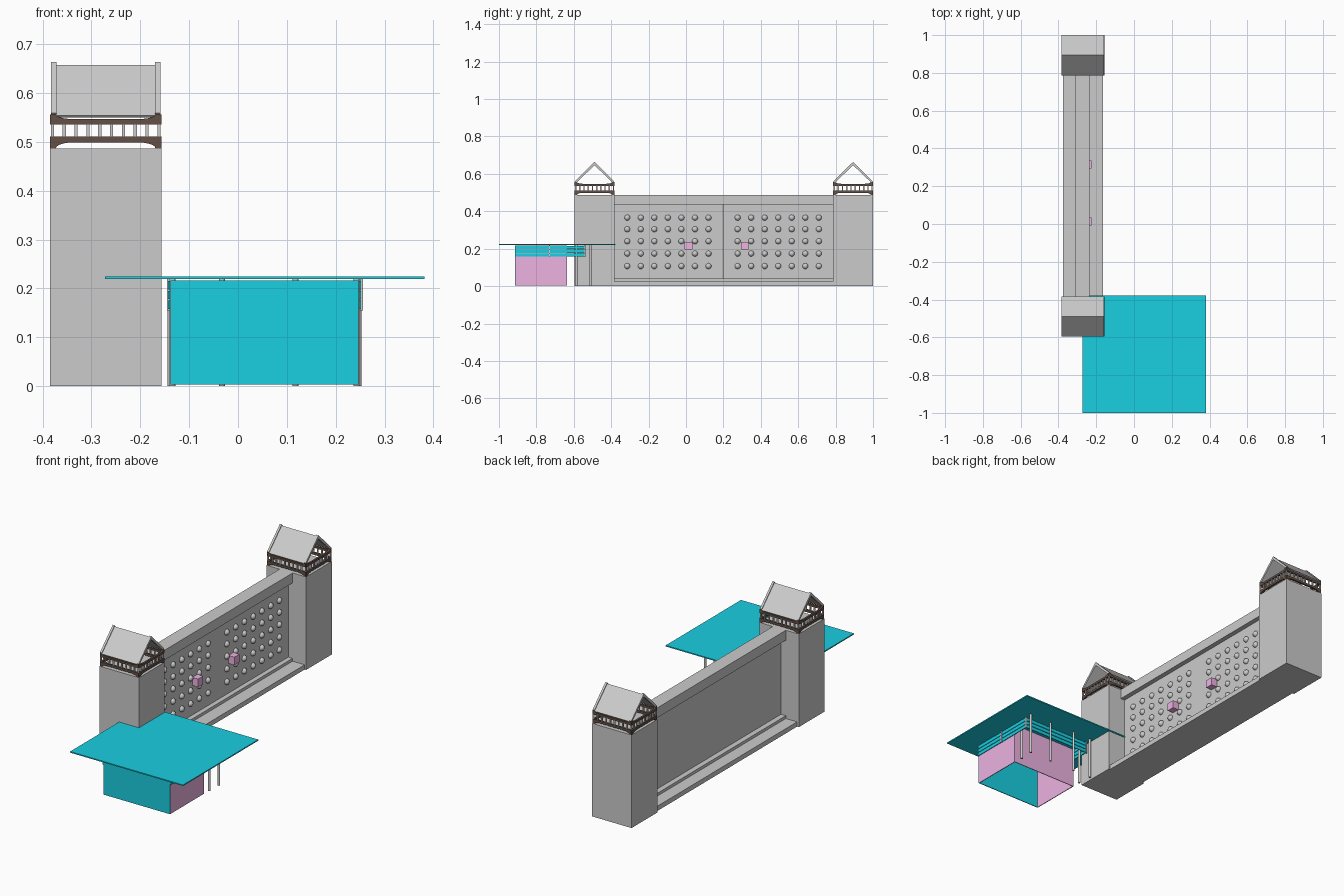
import bpy, bmesh, math
from mathutils import Matrix

if "Cube" in bpy.data.objects:
    bpy.data.objects.remove(bpy.data.objects["Cube"])


def material(name, rgb):
    m = bpy.data.materials.new(name)
    m.diffuse_color = (*rgb, 1)
    m.use_nodes = True
    m.node_tree.nodes["Principled BSDF"].inputs["Base Color"].default_value = m.diffuse_color
    return m


TEAL = material("teal", (0.01, 0.62, 0.75))
PINK = material("mauve", (0.85, 0.45, 0.75))
BROWN = material("dark_wood", (0.13, 0.08, 0.06))


def finish(bm, name, mat=None):
    bmesh.ops.recalc_face_normals(bm, faces=bm.faces)
    me = bpy.data.meshes.new(name)
    bm.to_mesh(me)
    bm.free()
    ob = bpy.data.objects.new(name, me)
    bpy.context.collection.objects.link(ob)
    if mat:
        me.materials.append(mat)
    return ob


def add_box(bm, x0, x1, y0, y1, z0, z1):
    m = Matrix.Translation(((x0 + x1) / 2, (y0 + y1) / 2, (z0 + z1) / 2)) \
        @ Matrix.Diagonal((x1 - x0, y1 - y0, z1 - z0, 1))
    bmesh.ops.create_cube(bm, size=1, matrix=m)


def boxes(name, dims, mat=None):
    bm = bmesh.new()
    for d in dims:
        add_box(bm, *d)
    return finish(bm, name, mat)


def add_prism(bm, pts, axis, a, b):
    """Extrude an (h, z) profile along x or y from a to b."""
    def co(h, z, t):
        return (t, h, z) if axis == "x" else (h, t, z)
    face = bm.faces.new([bm.verts.new(co(h, z, a)) for h, z in pts])
    new = bmesh.ops.extrude_face_region(bm, geom=[face])["geom"]
    d = (b - a, 0, 0) if axis == "x" else (0, b - a, 0)
    bmesh.ops.translate(bm, vec=d, verts=[v for v in new if isinstance(v, bmesh.types.BMVert)])


def arched_rail(h0, h1, flat, mid, end):
    """Rail with one flat edge; the other edge curves out towards both ends."""
    r = 0.035
    curve = [(math.sin(i * math.pi / 10), 1 - math.cos(i * math.pi / 10)) for i in range(6)]
    left = [(h0 + 0.01 + r * (1 - s), mid + (end - mid) * c) for s, c in curve]
    right = [(h0 + h1 - h, z) for h, z in left]
    left = [(h0 + 0.01 + r * (1 - s), mid + (end - mid) * c) for s, c in curve]
    return [(h0, flat), (h1, flat), (h1, end)] + right[::-1] + left + [(h0, end)]


X0, X1, XC = -0.385, -0.157, -0.271


def tower(label, y0, y1):
    yc = (y0 + y1) / 2
    boxes(label + "_tower_block", [(X0, X1, y0, y1, 0, 0.487)])
    # Arched brown rails on all four sides, with corner posts
    bm = bmesh.new()
    for flat, mid, end in ((0.511, 0.499, 0.487), (0.536, 0.547, 0.556)):
        px = arched_rail(X0 + 0.002, X1 - 0.002, flat, mid, end)
        py = arched_rail(y0 + 0.002, y1 - 0.002, flat, mid, end)
        for a in (y0, y1 - 0.01):
            add_prism(bm, px, "y", a, a + 0.01)
        for a in (X0, X1 - 0.01):
            add_prism(bm, py, "x", a, a + 0.01)
    finish(bm, label + "_balcony_rails", BROWN)
    # Balusters
    d = []
    n = 9
    for i in range(n + 1):
        x = X0 + 0.005 + (X1 - X0 - 0.01) * i / n
        y = y0 + 0.005 + (y1 - y0 - 0.01) * i / n
        for yy in (y0 + 0.005, y1 - 0.005):
            d.append((x - .0033, x + .0033, yy - .0033, yy + .0033, .508, .539))
        if 0 < i < n:
            for xx in (X0 + 0.005, X1 - 0.005):
                d.append((xx - .0033, xx + .0033, y - .0033, y + .0033, .508, .539))
    boxes(label + "_balusters", d)

    # Open gable roof and raised bargeboards
    def chevron(top, eave, t):
        return [(y0, eave), (yc, top), (y1, eave), (y1 - t * .5, eave - t * .5),
                (yc, top - t * 1.2), (y0 + t * .5, eave - t * .5)]
    bm = bmesh.new()
    add_prism(bm, chevron(0.658, 0.554, 0.008), "x", X0 + 0.01, X1 - 0.01)
    finish(bm, label + "_roof")
    bm = bmesh.new()
    for a in (X0 + 0.002, X1 - 0.013):
        add_prism(bm, chevron(0.664, 0.559, 0.015), "x", a, a + 0.011)
    finish(bm, label + "_bargeboards")


tower("front", -0.595, -0.383)
tower("back", 0.787, 1.0)

# Gate wall between the towers
GY0, GY1, GM = -0.383, 0.787, 0.197
boxes("gate_top_beam", [(-0.31, -0.235, GY0, GY1, 0.435, 0.487)])
boxes("gate_sill", [(-0.375, -0.165, GY0, GY1, 0, 0.025)])
boxes("gate_sill_step", [(-0.31, -0.235, GY0, GY1, 0.025, 0.04)])
GX = -0.26
boxes("gate_door_near", [(-0.282, GX, GY0, GM - 0.001, 0.04, 0.435)])
boxes("gate_door_far", [(-0.282, GX, GM + 0.001, GY1, 0.04, 0.435)])

# Round studs
bm = bmesh.new()
for start in (-0.314, 0.276):
    for i in range(7):
        for z in (0.107, 0.174, 0.24, 0.304, 0.366):
            bmesh.ops.create_uvsphere(bm, u_segments=16, v_segments=8, radius=0.0155,
                                      matrix=Matrix.Translation((GX, start + i * 0.0724, z)))
studs = finish(bm, "gate_studs")
studs.data.shade_smooth()

# Handles
boxes("gate_handles", [(GX - 0.002, -0.226, y, y + 0.042, 0.195, 0.237) for y in (-0.007, 0.293)], PINK)

# Canopy and open-bottomed hut
boxes("canopy", [(-0.272, 0.382, -1.0, -0.378, 0.219, 0.225)], TEAL)
HX0, HX1, HY0, HY1 = -0.138, 0.247, -0.915, -0.635
boxes("hut_front_wall", [(HX0, HX1, HY0, HY0 + 0.004, 0.003, 0.216)], TEAL)
boxes("hut_walls", [(HX0, HX0 + 0.004, HY0 + 0.004, HY1, 0.003, 0.216),
                    (HX1 - 0.004, HX1, HY0 + 0.004, HY1, 0.003, 0.216),
                    (HX0 + 0.004, HX1 - 0.004, HY1 - 0.004, HY1, 0.003, 0.216)], PINK)

# Plank railing around the sides and back
RY = -0.54
d = []
for z in (0.158, 0.178, 0.198):
    d += [(HX1 + 0.001, HX1 + 0.005, HY0, RY, z, z + 0.017),
          (HX0 - 0.005, HX0 - 0.001, HY0, RY, z, z + 0.017),
          (HX0 - 0.005, HX1 + 0.005, RY - 0.004, RY, z, z + 0.017)]
boxes("railing_planks", d, TEAL)
boxes("railing_brackets", [(x - 0.003, x + 0.003, y - 0.003, y + 0.003, 0.155, 0.22)
                           for x in (HX0 - 0.004, HX1 + 0.006) for y in (-0.73, RY)])

# Canopy posts
bm = bmesh.new()
for x, y in ((-0.138, -0.51), (-0.033, -0.51), (0.118, -0.51), (0.247, -0.51),
             (-0.134, -0.585), (0.243, -0.585)):
    bmesh.ops.create_cone(bm, cap_ends=True, segments=12, radius1=0.006, radius2=0.006, depth=0.22,
                          matrix=Matrix.Translation((x, y, 0.11)))
finish(bm, "canopy_posts")
